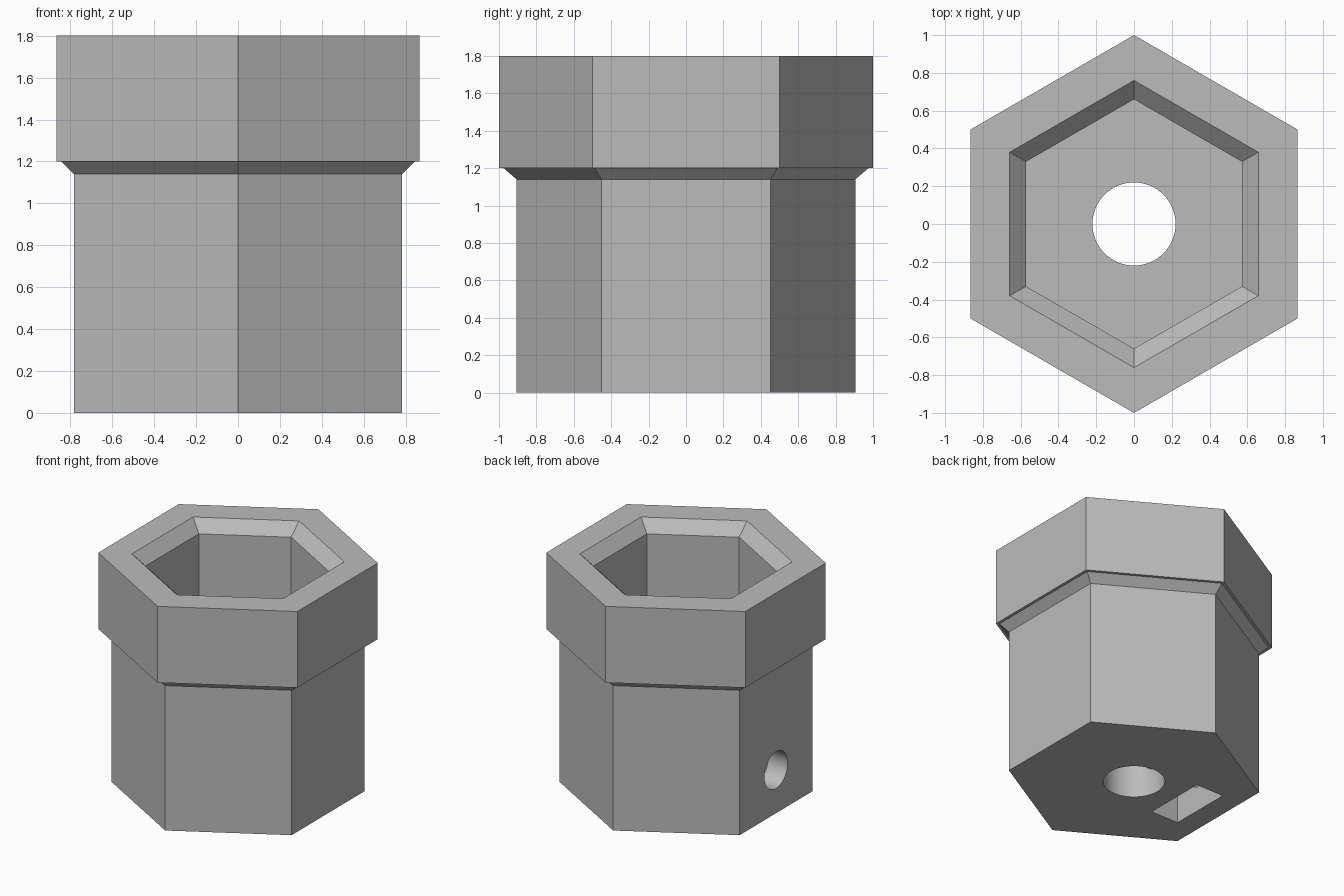
import bpy, bmesh
from math import cos, sin, pi, radians
from mathutils import Matrix

cube = bpy.data.objects.get("Cube")
if cube:
    bpy.data.objects.remove(cube, do_unlink=True)

grey = bpy.data.materials.new("plain grey")
grey.use_nodes = True
colour = (0.5, 0.5, 0.5, 1)
grey.diffuse_color = colour
grey.node_tree.nodes["Principled BSDF"].inputs["Base Color"].default_value = colour


def add_object(name, bm):
    bmesh.ops.recalc_face_normals(bm, faces=bm.faces)
    mesh = bpy.data.meshes.new(name)
    bm.to_mesh(mesh)
    bm.free()
    mesh.materials.append(grey)
    obj = bpy.data.objects.new(name, mesh)
    bpy.context.collection.objects.link(obj)
    return obj


def hex_solid(name, profile):
    """Six-sided closed solid through (corner radius, z) points, corners on the y axis."""
    bm = bmesh.new()
    rings = [[bm.verts.new((r * sin(i * pi / 3), r * cos(i * pi / 3), z))
              for i in range(6)] for r, z in profile]
    for low, high in zip(rings, rings[1:]):
        for i in range(6):
            j = (i + 1) % 6
            bm.faces.new((low[i], low[j], high[j], high[i]))
    bm.faces.new(rings[0])
    bm.faces.new(rings[-1])
    return add_object(name, bm)


def cylinder(name, radius, length, matrix):
    bm = bmesh.new()
    bmesh.ops.create_cone(bm, cap_ends=True, segments=64, radius1=radius,
                          radius2=radius, depth=length, matrix=matrix)
    return add_object(name, bm)


def box(name, size, centre):
    bm = bmesh.new()
    bmesh.ops.create_cube(bm, size=1,
                          matrix=Matrix.Translation(centre) @ Matrix.Diagonal((*size, 1)))
    return add_object(name, bm)


# Body with the wider collar and its chamfered shoulder
body = hex_solid("hex_socket_body", [(0.905, 0), (0.905, 1.14), (0.975, 1.2),
                                     (1, 1.2), (1, 1.8)])

# Hex pocket with chamfered mouth, shaft bore, side screw hole, nut slot
cutters = [
    hex_solid("pocket_cutter", [(0.66, 0.75), (0.66, 1.71), (0.76, 1.8), (0.76, 1.9)]),
    cylinder("shaft_bore_cutter", 0.22, 2, Matrix.Translation((0, 0, 0.5))),
    cylinder("screw_hole_cutter", 0.145, 1,
             Matrix.Translation((-0.55, 0, 0.34)) @ Matrix.Rotation(pi / 2, 4, "Y")),
    box("nut_slot_cutter", (0.24, 0.5, 0.7), (-0.495, 0, 0.25)),
]

bpy.ops.object.select_all(action="DESELECT")
body.select_set(True)
bpy.context.view_layer.objects.active = body
for cutter in cutters:
    cutter.hide_render = True
    cut = body.modifiers.new(cutter.name, "BOOLEAN")
    cut.operation = "DIFFERENCE"
    cut.solver = "EXACT"
    cut.object = cutter
    bpy.ops.object.modifier_apply(modifier=cut.name)
    bpy.data.objects.remove(cutter, do_unlink=True)

# Smooth bores, crisp hex edges
bpy.ops.object.shade_smooth_by_angle(angle=radians(20))
